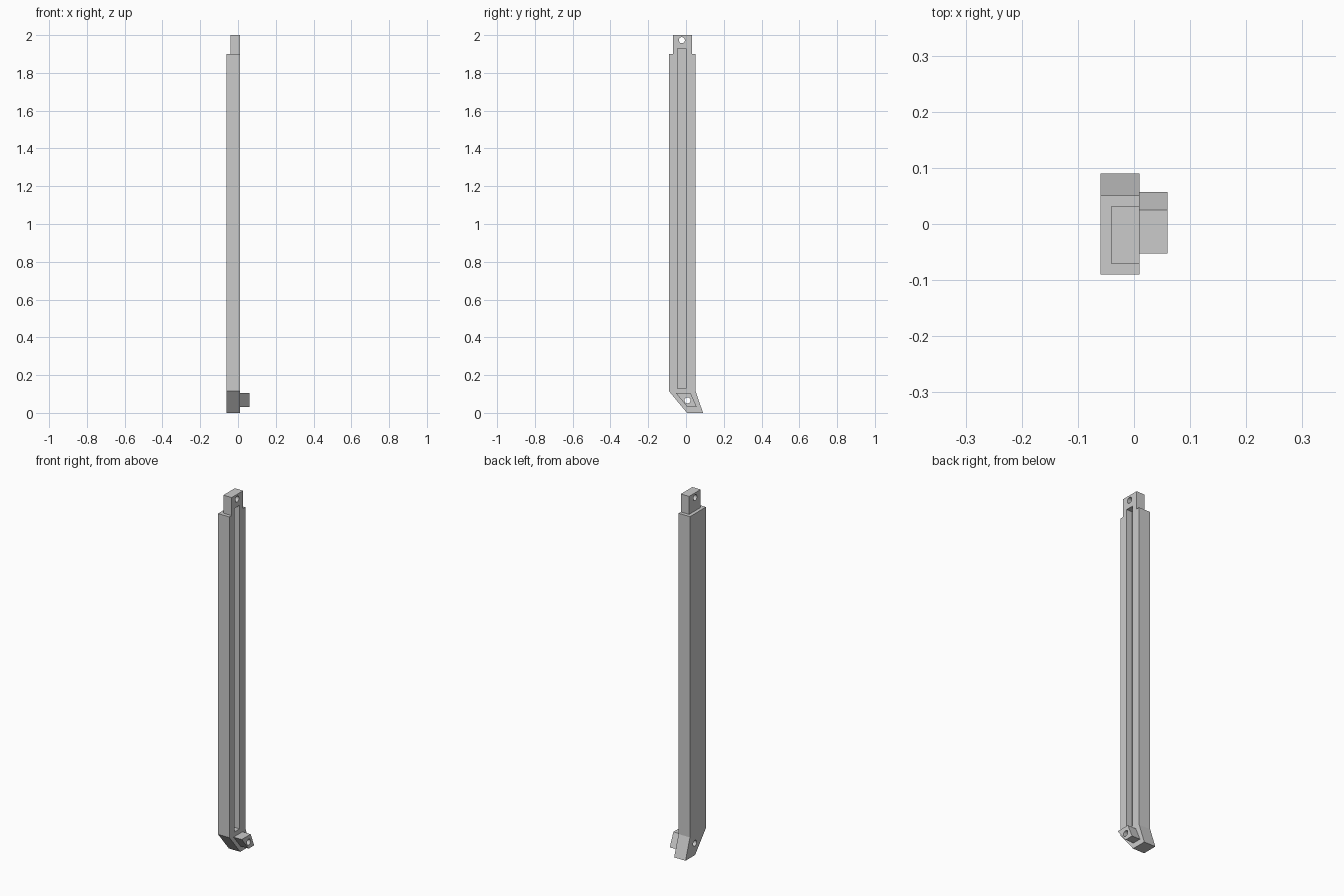
import bpy, bmesh, math
from mathutils import Matrix

cube = bpy.data.objects.get("Cube")
if cube:
    bpy.data.objects.remove(cube, do_unlink=True)

grey = bpy.data.materials.new("light grey")
grey.use_nodes = True
grey.diffuse_color = (0.6, 0.6, 0.6, 1)
grey.node_tree.nodes["Principled BSDF"].inputs["Base Color"].default_value = (0.6, 0.6, 0.6, 1)


def finish(name, bm):
    bmesh.ops.recalc_face_normals(bm, faces=bm.faces)
    mesh = bpy.data.meshes.new(name)
    bm.to_mesh(mesh)
    bm.free()
    mesh.materials.append(grey)
    obj = bpy.data.objects.new(name, mesh)
    bpy.context.collection.objects.link(obj)
    return obj


def slab(name, profile, x0, x1):
    """Extrude a (y, z) profile from x0 to x1."""
    bm = bmesh.new()
    face = bm.faces.new([bm.verts.new((x0, y, z)) for y, z in profile])
    ext = bmesh.ops.extrude_face_region(bm, geom=[face])["geom"]
    verts = [v for v in ext if isinstance(v, bmesh.types.BMVert)]
    bmesh.ops.translate(bm, verts=verts, vec=(x1 - x0, 0, 0))
    return finish(name, bm)


def box(name, x0, x1, y0, y1, z0, z1):
    return slab(name, [(y0, z0), (y1, z0), (y1, z1), (y0, z1)], x0, x1)


def drill(name, y, z, radius):
    """Cylinder along x used as a cutter."""
    bm = bmesh.new()
    bmesh.ops.create_cone(bm, cap_ends=True, segments=32, radius1=radius, radius2=radius,
                          depth=0.4, matrix=Matrix.Translation((0, y, z)) @ Matrix.Rotation(math.pi / 2, 4, "Y"))
    return finish(name, bm)


def boolean(target, tool, operation):
    mod = target.modifiers.new(tool.name, "BOOLEAN")
    mod.operation = operation
    mod.solver = "EXACT"
    mod.object = tool
    tool.hide_render = True
    bpy.context.view_layer.objects.active = target
    bpy.ops.object.modifier_apply(modifier=mod.name)
    bpy.data.objects.remove(tool, do_unlink=True)


# Long bar with its slanted foot
bar = slab("bar", [(0.005, 0), (0.09, 0), (0.051, 0.115), (0.051, 1.9), (-0.09, 1.9), (-0.09, 0.115)], -0.06, 0.01)

# Tongue at the top, then the slanted lug on the left side of the foot
boolean(bar, box("top_tongue", -0.041, 0.01, -0.07, 0.031, 1.85, 2), "UNION")
lug = [(0.008, 0.03), (0.057, 0.03), (0.025, 0.104), (-0.053, 0.104)]
boolean(bar, slab("foot_lug", lug, -0.02, 0.06), "UNION")

# Long groove and the two pin holes
boolean(bar, box("groove_cutter", -0.025, 0.05, -0.044, 0, 0.13, 1.93), "DIFFERENCE")
for name, y, z in (("top_hole", -0.022, 1.973), ("foot_hole", 0.008, 0.066)):
    boolean(bar, drill(name, y, z, 0.016), "DIFFERENCE")
